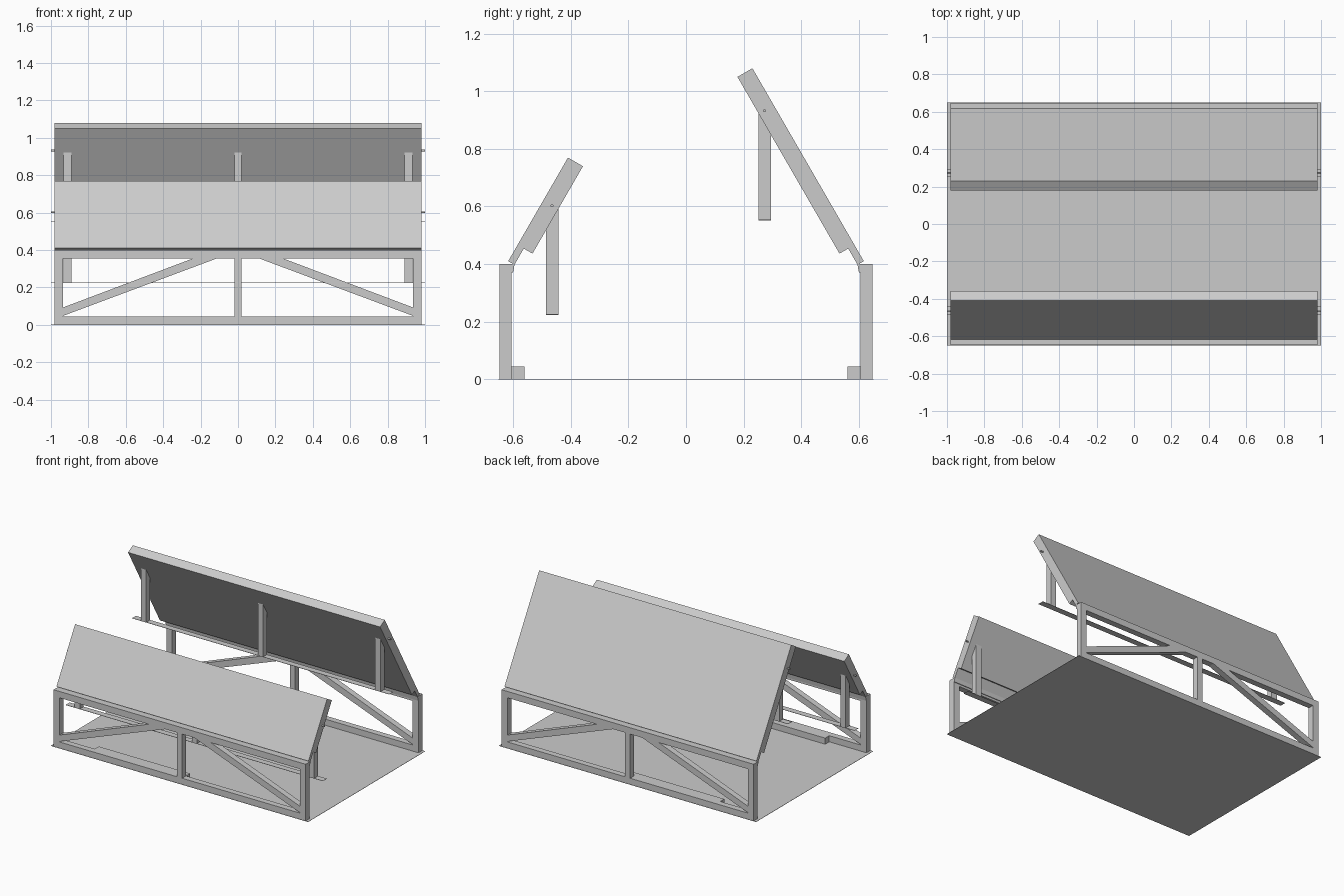
import bpy
import bmesh
from math import radians, pi
from mathutils import Matrix, Vector

default = bpy.data.objects.get("Cube")
if default:
    bpy.data.objects.remove(default, do_unlink=True)

grey = bpy.data.materials.new("plain_grey")
grey.use_nodes = True
colour = (0.6, 0.6, 0.6, 1)
grey.diffuse_color = colour
grey.node_tree.nodes["Principled BSDF"].inputs["Base Color"].default_value = colour


def finish(name, bm):
    bmesh.ops.recalc_face_normals(bm, faces=bm.faces)
    mesh = bpy.data.meshes.new(name)
    bm.to_mesh(mesh)
    bm.free()
    mesh.materials.append(grey)
    obj = bpy.data.objects.new(name, mesh)
    bpy.context.collection.objects.link(obj)
    return obj


def prism(name, profile, axis, start, end):
    """Extrude a (y, z) profile along x, or an (x, z) profile along y."""
    bm = bmesh.new()
    if axis == "x":
        verts = [bm.verts.new((start, a, b)) for a, b in profile]
        step = Vector((end - start, 0, 0))
    else:
        verts = [bm.verts.new((a, start, b)) for a, b in profile]
        step = Vector((0, end - start, 0))
    face = bm.faces.new(verts)
    new = bmesh.ops.extrude_face_region(bm, geom=[face])["geom"]
    bmesh.ops.translate(bm, vec=step, verts=[v for v in new if isinstance(v, bmesh.types.BMVert)])
    return finish(name, bm)


def box(name, x, y, z):
    outline = [(y[0], z[0]), (y[1], z[0]), (y[1], z[1]), (y[0], z[1])]
    return prism(name, outline, "x", *x)


def rod(name, y, z):
    bm = bmesh.new()
    turn = Matrix.Translation((0, y, z)) @ Matrix.Rotation(pi / 2, 4, "Y")
    bmesh.ops.create_cone(bm, cap_ends=True, segments=12, radius1=0.005,
                          radius2=0.005, depth=2, matrix=turn)
    return finish(name, bm)


HALF = 0.98      # half length of frames and panels
INNER, OUTER = 0.605, 0.648
TOP = 0.4
BEAM = 0.045
UP = Vector((-0.5, 0.866))      # up the slope of a panel
IN = Vector((-0.866, -0.5))     # towards the panel's underside
FOOT = Vector((0.617, 0.41))    # lower outer edge of a panel


def build_side(side, s, length, leg_y, leg_bottom, pivot):
    def across(points):
        return [(s * p[0], p[1]) for p in points]

    y = (s * INNER, s * OUTER)

    # Trussed wall frame
    box(side + "_bottom_rail", (-HALF, HALF), y, (0.001, BEAM))
    box(side + "_top_rail", (-HALF, HALF), y, (TOP - BEAM, TOP))
    box(side + "_centre_post", (-0.02, 0.02), y, (BEAM, TOP - BEAM))
    for label, m in (("left", 1), ("right", -1)):
        box(f"{side}_{label}_post", sorted((m * HALF, m * (HALF - BEAM))), y, (BEAM, TOP - BEAM))
        brace = [(0.935, 0.048), (0.11, 0.356), (0.238, 0.356), (0.935, 0.093)]
        prism(f"{side}_{label}_brace", [(m * a, b) for a, b in brace], "y", *y)

    # Short block on the floor inside the frame
    box(side + "_floor_block", (-0.69, 0.02), (s * 0.56, s * INNER), (0.001, BEAM))

    # Sloping panel with a thin lower lip
    shape = [FOOT, FOOT + UP * length, FOOT + UP * length + IN * 0.06,
             FOOT + UP * 0.065 + IN * 0.06, FOOT + UP * 0.065 + IN * 0.02, FOOT + IN * 0.02]
    prism(side + "_panel", across(shape), "x", -HALF, HALF)

    # Long hinge leaf joining the lip to the frame
    lip = FOOT + IN * 0.02
    knee = lip + IN * 0.005
    hinge = [(INNER, 0.37), (INNER, TOP), lip, lip + UP * 0.065,
             knee + UP * 0.065, knee, (0.6, 0.37)]
    prism(side + "_hinge", across(hinge), "x", -HALF, HALF)

    # Hanging legs, cut to the slope, and their thin foot strip
    under = FOOT + IN * 0.06
    y0, y1 = leg_y - 0.0215, leg_y + 0.0215

    def slope(v):
        return under.y + (under.x - v) * 1.732 + 0.002

    leg = [(y0, leg_bottom), (y1, leg_bottom), (y1, slope(y1)), (y0, slope(y0))]
    for label, x, half in (("left", 0.911, 0.021), ("centre", 0, 0.019), ("right", -0.911, 0.021)):
        prism(f"{side}_{label}_leg", across(leg), "x", x - half, x + half)
    box(side + "_foot_strip", (-1, 1), (s * y0, s * y1), (leg_bottom - 0.002, leg_bottom))

    # Pivot rod through the panel
    rod(side + "_pivot_rod", s * pivot[0], pivot[1])


# Ground sheet
box("floor_sheet", (-1, 1), (-0.65, 0.65), (0, 0.002))

build_side("front", -1, 0.415, 0.4635, 0.226, (0.465, 0.602))
build_side("back", 1, 0.773, 0.2735, 0.554, (0.272, 0.932))
